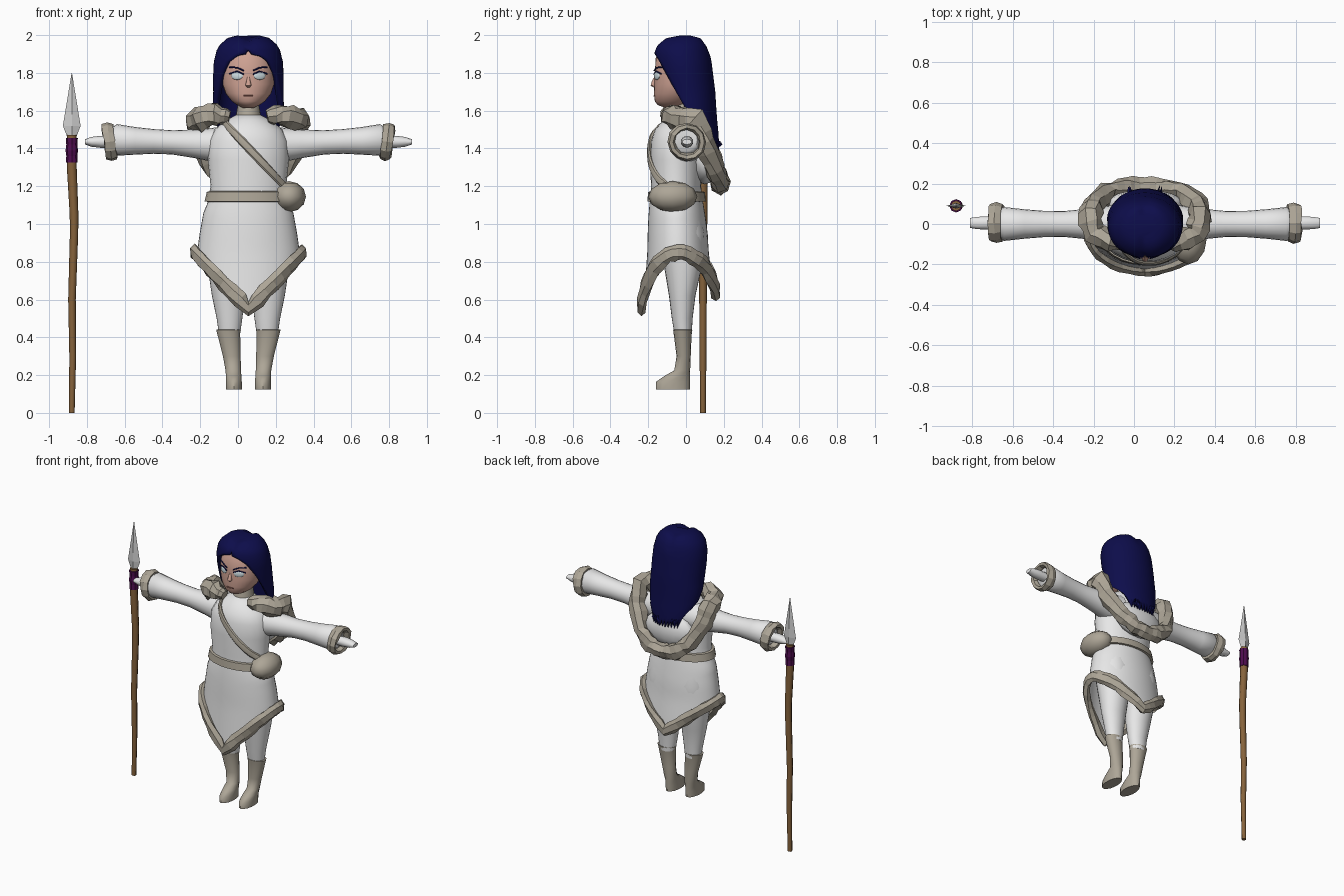
import bpy, bmesh, math, random
from mathutils import Vector

random.seed(4)
CENTRE = 0.055  # the figure stands a little to the left of the origin
AXIS_X, AXIS_Y = Vector((1, 0, 0)), Vector((0, 1, 0))

default_cube = bpy.data.objects.get("Cube")
if default_cube:
    bpy.data.objects.remove(default_cube)


def make_material(name, red, green, blue):
    material = bpy.data.materials.new(name)
    material.use_nodes = True
    colour = (red, green, blue, 1)
    material.diffuse_color = colour
    material.node_tree.nodes["Principled BSDF"].inputs["Base Color"].default_value = colour
    return material


WHITE = make_material("white cloth", .8, .8, .8)
FUR = make_material("beige fur", .42, .38, .31)
HAIR = make_material("dark blue hair", .004, .004, .07)
SKIN = make_material("skin", .62, .36, .29)
LIPS = make_material("lip brown", .25, .1, .08)
EYE = make_material("pale eye", .75, .88, .92)
WOOD = make_material("brown wood", .24, .125, .045)
WRAP = make_material("purple wrap", .08, .004, .08)
STEEL = make_material("steel", .62, .62, .62)


def build(name, rows, material, closed_rows=False, capped=True, angle=50):
    """Skin a list of closed rings; smooth shade below the given angle."""
    mesh_data = bmesh.new()
    grid = [[mesh_data.verts.new(point) for point in row] for row in rows]
    count = len(grid[0])
    pairs = list(zip(grid, grid[1:]))
    if closed_rows:
        pairs.append((grid[-1], grid[0]))
    for low, high in pairs:
        for i in range(count):
            j = (i + 1) % count
            mesh_data.faces.new((low[i], low[j], high[j], high[i]))
    if capped and not closed_rows:
        mesh_data.faces.new(grid[0])
        mesh_data.faces.new(grid[-1])
    return finish(name, mesh_data, material, angle)


def finish(name, mesh_data, material, angle):
    bmesh.ops.recalc_face_normals(mesh_data, faces=mesh_data.faces)
    mesh = bpy.data.meshes.new(name)
    mesh_data.to_mesh(mesh)
    mesh_data.free()
    mesh.materials.append(material)
    item = bpy.data.objects.new(name, mesh)
    bpy.context.collection.objects.link(item)
    item.location.x = CENTRE
    if angle:
        bpy.ops.object.select_all(action="DESELECT")
        item.select_set(True)
        bpy.context.view_layer.objects.active = item
        bpy.ops.object.shade_smooth_by_angle(angle=math.radians(angle))
    return item


def loft(name, rings, material, side=1, sides=24, angle=50, capped=True):
    """Rings are height, half width, front y, back y and optional x offset."""
    rows = []
    for z, half, front, back, *offset in rings:
        x = side * offset[0] if offset else 0
        turns = [math.tau * i / sides for i in range(sides)]
        rows.append([(x + half * math.sin(a), (front + back) / 2 - (back - front) / 2 * math.cos(a), z)
                     for a in turns])
    return build(name, rows, material, capped=capped, angle=angle)


def sweep(name, path, sizes, material, ref=None, sides=8, closed=False, jitter=0, angle=50):
    """Sweep an ellipse; sizes are (along the surface, away from the surface)."""
    rows, total = [], len(path)
    path = [Vector(p) for p in path]
    for i, point in enumerate(path):
        ahead = path[(i + 1) % total] if closed else path[min(i + 1, total - 1)]
        behind = path[i - 1] if closed else path[max(i - 1, 0)]
        tangent = (ahead - behind).normalized()
        outward = ref or Vector((point.x, point.y, 0))
        across = tangent.cross(outward).normalized()
        outward = across.cross(tangent)
        wide, thick = sizes[i] if isinstance(sizes, list) else sizes
        row = []
        for k in range(sides):
            a = math.tau * k / sides
            grow = 1 + random.uniform(-jitter, jitter)
            row.append(point + grow * (across * wide * math.cos(a) + outward * thick * math.sin(a)))
        rows.append(row)
    return build(name, rows, material, closed_rows=closed, angle=angle)


def blend(table, z):
    """Interpolate a table of rows sorted by falling height."""
    for upper, lower in zip(table, table[1:]):
        if z >= lower[0]:
            t = min(1, (upper[0] - z) / (upper[0] - lower[0]))
            return [u + (v - u) * t for u, v in zip(upper, lower)]
    return list(table[-1])


def resample(points, steps):
    """Linear resampling of a path with extra columns."""
    result = []
    for start, end in zip(points, points[1:]):
        for s in range(steps):
            result.append([u + (v - u) * s / steps for u, v in zip(start, end)])
    return result + [list(points[-1])]


def ellipsoid(name, centre, radii, material, turn=0, segments=16):
    mesh_data = bmesh.new()
    bmesh.ops.create_uvsphere(mesh_data, u_segments=segments, v_segments=segments // 2, radius=1)
    bmesh.ops.scale(mesh_data, vec=radii, verts=mesh_data.verts)
    item = finish(name, mesh_data, material, 50)
    item.location = Vector(centre) + Vector((CENTRE, 0, 0))
    item.rotation_euler.z = turn
    return item


# Torso, collar and belt
TORSO = [(1.58, .06, -.08, .05), (1.55, .12, -.12, .07), (1.5, .18, -.165, .085), (1.44, .21, -.185, .09),
         (1.34, .215, -.192, .09), (1.2, .2, -.185, .08), (1.1, .22, -.19, .09)]
loft("torso", TORSO, WHITE)
loft("collar", [(1.55, .07, -.09, .06), (1.64, .055, -.07, .05)], FUR)
loft("belt", [(1.175, .2, -.18, .07), (1.17, .22, -.2, .1), (1.12, .232, -.205, .105), (1.115, .2, -.18, .07)],
     FUR, angle=30)

# Skirt, long at front and back, with a fur hem
SKIRT = [(1.15, .2, -.188, .085), (1.06, .238, -.198, .1), (.95, .258, -.203, .115), (.85, .272, -.205, .12),
         (.7, .28, -.215, .14), (.5, .285, -.228, .16)]


def skirt_point(a, z, grow=0):
    _, half, front, back = blend(SKIRT, z)
    depth = (back - front) / 2 + grow
    return ((half + grow) * math.sin(a), (front + back) / 2 - depth * math.cos(a), z)


def hem_height(a):
    lowest = .55 if math.cos(a) > 0 else .63
    return lowest + (.85 - lowest) * abs(math.sin(a))


ANGLES = [math.tau * i / 40 for i in range(40)]
build("skirt", [[skirt_point(a, 1.15 + (hem_height(a) - 1.15) * t / 10) for a in ANGLES] for t in range(11)],
      WHITE, capped=False)
sweep("skirt_hem", [skirt_point(a, hem_height(a), .012) for a in ANGLES], (.042, .026), FUR,
      closed=True, jitter=.16, sides=6, angle=0)

# Shoulder strap and pouch
strap_path = []
for step in range(13):
    t = step / 12
    x, z = -.13 + .34 * t, 1.54 - .36 * t
    _, half, front, back = blend(TORSO, z)
    curve = math.sqrt(max(.1, 1 - (x / half) ** 2))
    strap_path.append((x, (front + back) / 2 - (back - front) / 2 * curve - .006, z))
sweep("strap", strap_path, (.022, .012), FUR, angle=30)
ellipsoid("pouch", (.215, -.07, 1.145), (.09, .13, .082), FUR, segments=12)

# Arms, cuffs, hands, legs and boots
for side, label in ((1, "left"), (-1, "right")):
    sleeve = [(.1, 1.42, .1), (.2, 1.42, .088), (.28, 1.425, .076), (.4, 1.432, .064), (.5, 1.437, .065),
              (.6, 1.44, .073), (.7, 1.445, .084), (.73, 1.445, .06)]
    sweep(label + "_sleeve", [(side * x, 0, z) for x, z, r in sleeve], [(r, r) for x, z, r in sleeve],
          WHITE, ref=AXIS_Y, sides=20)
    loop = [math.tau * i / 12 for i in range(12)]
    sweep(label + "_cuff", [(side * (.735 + .012 * math.sin(a)), .005 + .082 * math.cos(a), 1.435 + .082 * math.sin(a))
                            for a in loop], (.02, .032), FUR, ref=AXIS_X, closed=True, jitter=.2, sides=6, angle=0)
    sweep(label + "_hand", [(side * x, .005, 1.435) for x in (.7, .78, .83, .865)],
          [(.03, .034), (.032, .034), (.026, .032), (.014, .026)], WHITE, ref=AXIS_Y, sides=10)
    loft(label + "_leg", [(.41, .055, -.06, .03, .1), (.5, .068, -.075, .035, .1), (.62, .088, -.09, .05, .105),
                          (.8, .11, -.12, .09, .11), (.95, .125, -.15, .1, .105), (1.08, .1, -.12, .07, .1)], WHITE, side)
    loft(label + "_boot", [(.125, .043, -.16, .02, .077), (.165, .043, -.158, .022, .077), (.195, .042, -.115, .022, .078),
                           (.225, .042, -.062, .022, .08), (.3, .048, -.05, .025, .088), (.425, .063, -.066, .03, .105),
                           (.44, .067, -.068, .034, .105), (.442, .05, -.055, .02, .105)], FUR, side, sides=14)

# Fur ruff over the shoulders, hanging low at the back, with a slack hood inside
RUFF = [(.1, -.09, 1.565, .035), (.17, -.085, 1.58, .058), (.25, -.05, 1.56, .066), (.275, .04, 1.55, .066),
        (.26, .09, 1.44, .06), (.19, .155, 1.29, .055), (.09, .18, 1.22, .055), (0, .185, 1.205, .05)]
half_ruff = resample(RUFF, 3)
whole_ruff = half_ruff + [[-x, y, z, r] for x, y, z, r in reversed(half_ruff[:-1])]
sweep("fur_ruff", [p[:3] for p in whole_ruff], [(p[3], p[3] * .9) for p in whole_ruff], FUR,
      jitter=.2, sides=7, angle=0)
ellipsoid("hood", (0, .1, 1.33), (.19, .07, .12), WHITE)

# Head and face
HEAD = [(1.92, .09, -.13, .04), (1.88, .125, -.16, .07), (1.8, .138, -.165, .08), (1.74, .137, -.168, .08),
        (1.69, .12, -.17, .06), (1.65, .088, -.165, .03), (1.63, .06, -.15, .01), (1.615, .03, -.11, -.02)]
loft("head", HEAD, SKIN, sides=32)
sweep("nose", [(0, -.155, 1.79), (0, -.166, 1.755), (0, -.172, 1.735), (0, -.162, 1.722)],
      [(.006, .005), (.011, .014), (.016, .016), (.008, .004)], SKIN, ref=AXIS_Y)


def face_point(x, z, lift=.001):
    _, half, front, back = blend(HEAD, z)
    return (x, (front + back) / 2 - (back - front) / 2 * math.sqrt(1 - (x / half) ** 2) - lift, z)


for side, label in ((1, "left"), (-1, "right")):
    ellipsoid(label + "_eye", face_point(side * .06, 1.785), (.034, .007, .022), EYE, side * .42)
    for part, inner, middle, outer in (("lash", 1.793, 1.808, 1.795), ("brow", 1.812, 1.828, 1.83)):
        path = [face_point(side * .025, inner, .006), face_point(side * .06, middle, .006),
                face_point(side * .1, outer, .004)]
        sweep(label + "_" + part, path, (.004, .004), HAIR)
sweep("mouth", [face_point(x, 1.678) for x in (-.025, 0, .025)], (.004, .004), LIPS)

# Hair: a parted shell, open at the face; last column is half the opening angle
LOCKS = [(1.998, .06, -.06, .05, 0), (1.985, .11, -.115, .085, 0), (1.95, .15, -.155, .11, 0),
         (1.92, .168, -.168, .122, 5), (1.86, .183, -.17, .135, 36), (1.78, .187, -.155, .145, 52),
         (1.7, .186, -.135, .155, 64), (1.62, .188, -.11, .16, 76), (1.55, .18, -.08, .165, 90),
         (1.48, .16, -.02, .172, 118), (1.4, .13, .02, .176, 135)]
shell = bmesh.new()
COLUMNS = 36
rows = []
for z, half, front, back, opening in resample(LOCKS, 2):
    row = []
    for i in range(COLUMNS + 1):
        a = math.radians(opening + (360 - 2 * opening) * i / COLUMNS)
        x, y = half * math.sin(a), (front + back) / 2 - (back - front) / 2 * math.cos(a)
        dip = .02 * math.exp(-(x / .03) ** 2) if z > 1.9 else 0
        ragged = .035 * (i % 4 - 1.5) / 2 if z < 1.42 else 0
        row.append(shell.verts.new((x, y, z - dip + ragged)))
    rows.append(row)
for low, high in zip(rows, rows[1:]):
    for i in range(COLUMNS):
        shell.faces.new((low[i], low[i + 1], high[i + 1], high[i]))
shell.faces.new(rows[0][:-1])
bmesh.ops.remove_doubles(shell, verts=shell.verts, dist=.0005)
hair = finish("hair", shell, HAIR, 40)
thickness = hair.modifiers.new("thickness", "SOLIDIFY")
thickness.thickness, thickness.offset = .03, -1

# Spear: crooked shaft, wrapped grip and flat blade
SHAFT = [(-.88, 0, .015), (-.875, .3, .018), (-.879, .6, .02), (-.868, .95, .022), (-.868, 1.05, .023),
         (-.88, 1.3, .026), (-.88, 1.47, .026)]
REACH = -CENTRE
sweep("spear_shaft", [(x + REACH, .09, z) for x, z, r in SHAFT], [(r, r) for x, z, r in SHAFT], WOOD, ref=AXIS_Y)
sweep("spear_grip", [(-.88 + REACH, .09, z) for z in (1.325, 1.36, 1.39, 1.42, 1.455)],
      [(r, r) for r in (.031, .029, .033, .029, .032)], WRAP, ref=AXIS_Y, angle=0)
sweep("spear_blade", [(-.88 + REACH, .09, z) for z in (1.45, 1.52, 1.58, 1.8)],
      [(.02, .014), (.047, .014), (.037, .012), (.001, .001)], STEEL, ref=AXIS_Y, sides=4, angle=0)
